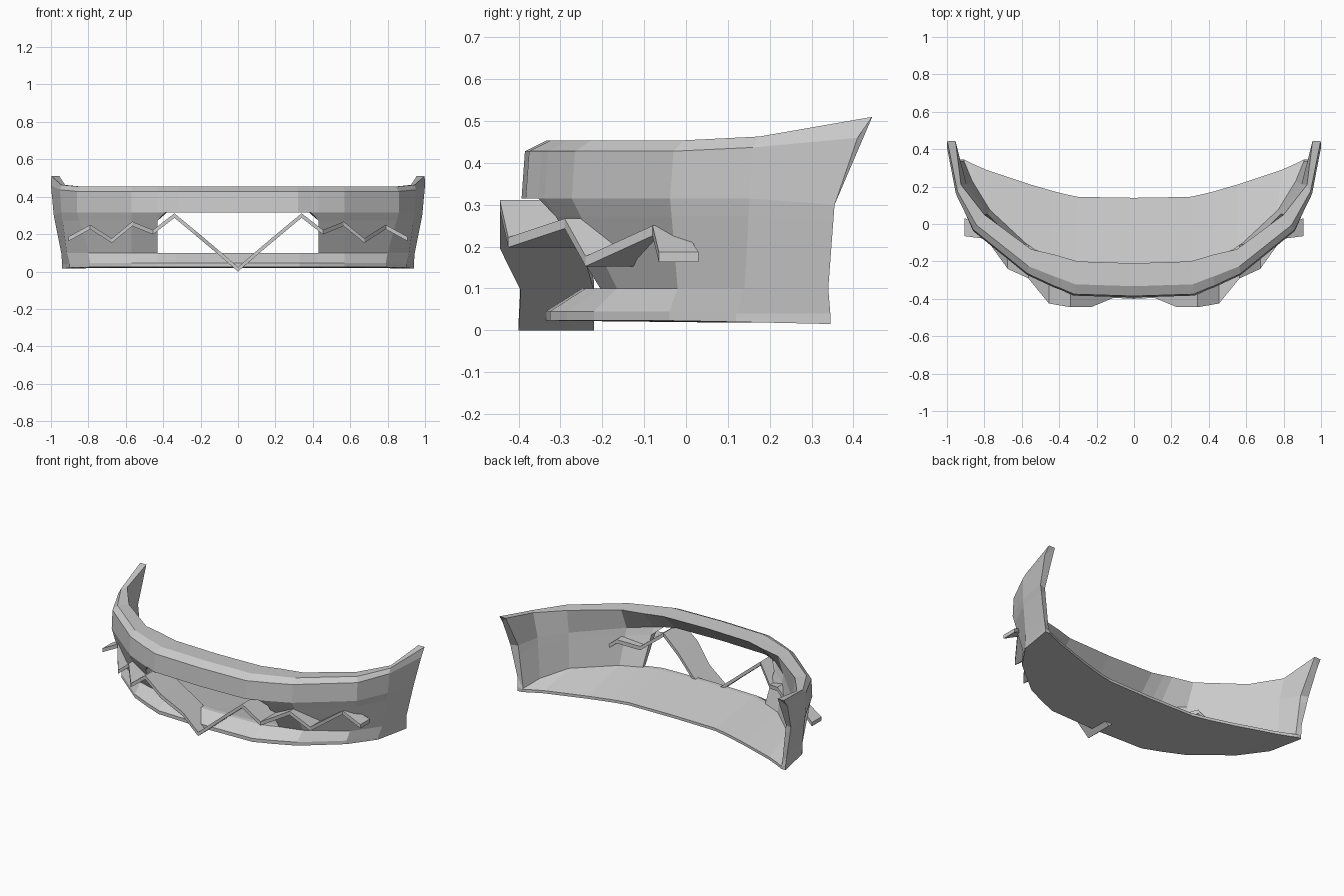
import bpy, bmesh

if "Cube" in bpy.data.objects:
    bpy.data.objects.remove(bpy.data.objects["Cube"])

def new_object(name, bm):
    bmesh.ops.recalc_face_normals(bm, faces=bm.faces)
    mesh = bpy.data.meshes.new(name)
    bm.to_mesh(mesh)
    bm.free()
    ob = bpy.data.objects.new(name, mesh)
    bpy.context.collection.objects.link(ob)
    m = ob.modifiers.new("mirror", 'MIRROR')
    m.use_clip = True
    m.merge_threshold = 0.0005
    return ob

def row(plan, z_mid, z_side, z_end):
    """Half of a horizontal edge line, centre to rear tip."""
    zs = [z_mid] * 6 + [z_side, z_end]
    return [(x, y, z) for (x, y), z in zip(plan, zs)]

def blend(a, b, t):
    return [tuple(p + (q - p) * t for p, q in zip(u, v)) for u, v in zip(a, b)]

# Plan lines of the bumper, half width
inner_rim = [(0, -.21), (.3, -.2), (.37, -.18), (.42, -.165), (.55, -.135), (.80, .05), (.925, .21), (.955, .445)]
shoulder = [(0, -.385), (.32, -.375), (.39, -.345), (.43, -.33), (.57, -.265), (.86, -.03), (.952, .16), (1, .41)]
waist = [(0, -.25), (.33, -.24), (.39, -.22), (.43, -.205), (.57, -.165), (.80, -.02), (.915, .14), (.945, .34)]
lip = [(0, -.335), (.33, -.325), (.39, -.3), (.43, -.285), (.57, -.22), (.79, -.04), (.9, .12), (.94, .345)]
floor_back = [(0, .14), (.3, .145), (.37, .16), (.43, .175), (.55, .21), (.79, .29), (.87, .325), (.91, .345)]
inner_low = [(0, -.225), (.32, -.215), (.38, -.195), (.43, -.18), (.555, -.125), (.77, .075), (.865, .23), (.908, .335)]
inner_brow = [(0, -.36), (.31, -.35), (.38, -.32), (.43, -.29), (.55, -.19), (.785, .055), (.895, .21), (.94, .34)]

# Outer lines
top = row(inner_rim, .45, .463, .51)
corner = row(shoulder, .428, .437, .46)
edge = [(x, y, z) for (x, y, _), z in zip(blend(corner, top, .3), [.454] * 6 + [.463, .51])]
edge[-1] = (.998, .445, .51)
brow = [(x * (1 if x < .9 else .992), y - .008, .315) for x, y in shoulder]
brow[-1] = (.985, .355, .3)
low = row(waist, .1, .1, .1)
mid = blend(brow, low, .2)
# Inner lines
in_low = row(inner_low, .1, .07, .035)
in_brow = row(inner_brow, .315, .315, .3)
in_mid = blend(in_brow, in_low, .2)
rows = [top, edge, corner, brow, mid, low, row(lip, .045, .04, .04),
        row(lip, .023, .02, .015), row(floor_back, .018, .016, .015),
        row(floor_back, .035, .034, .033), in_low, in_mid, in_brow]

# Hollow bumper body with the centre grille opening left out
bm = bmesh.new()
v = [[bm.verts.new(p) for p in r] for r in rows]
n = len(rows)
for r in range(n):
    a, b = v[r], v[(r + 1) % n]
    for i in range(7):
        if r in (3, 4, 10, 11) and i < 3:
            continue
        bm.faces.new((a[i], b[i], b[i + 1], a[i + 1]))
# End caps, as strips between the outer and inner lines
for a, b, c, d in ((0, 1, 2, 2), (0, 2, 3, 12), (12, 3, 4, 11), (11, 4, 5, 10), (10, 5, 6, 9), (9, 6, 7, 8)):
    bm.faces.new([v[k][7] for k in dict.fromkeys((a, b, c, d))])
# Cut corners and walls of the opening
for b, m in ((3, 4), (12, 11)):
    bm.faces.new((v[b][2], v[m][3], v[b][3]))
for i in range(2):
    bm.faces.new((v[3][i], v[3][i + 1], v[12][i + 1], v[12][i]))
for i in range(3):
    bm.faces.new((v[5][i], v[5][i + 1], v[10][i + 1], v[10][i]))
bm.faces.new((v[3][2], v[4][3], v[11][3], v[12][2]))
bm.faces.new((v[4][3], v[5][3], v[10][3], v[11][3]))
new_object("bumper_shell", bm)

# Zigzag fin: x, z, front y, back y
path = [(0, .012, -.40, -.22), (.11, .107, -.395, -.22), (.23, .208, -.445, -.25), (.34, .299, -.445, -.26),
        (.455, .21, -.425, -.19), (.565, .255, -.29, -.11), (.675, .165, -.24, -.09),
        (.79, .238, -.08, -.01), (.905, .175, -.065, .03)]
bm = bmesh.new()
h = .012
rings = [[bm.verts.new(p) for p in ((x, f, z + h), (x, f, z - h), (x, b, z - h), (x, b, z + h))]
         for x, z, f, b in path]
for a, b in zip(rings, rings[1:]):
    for i in range(4):
        j = (i + 1) % 4
        bm.faces.new((a[i], a[j], b[j], b[i]))
bm.faces.new(rings[-1])
new_object("zigzag_fin", bm)
